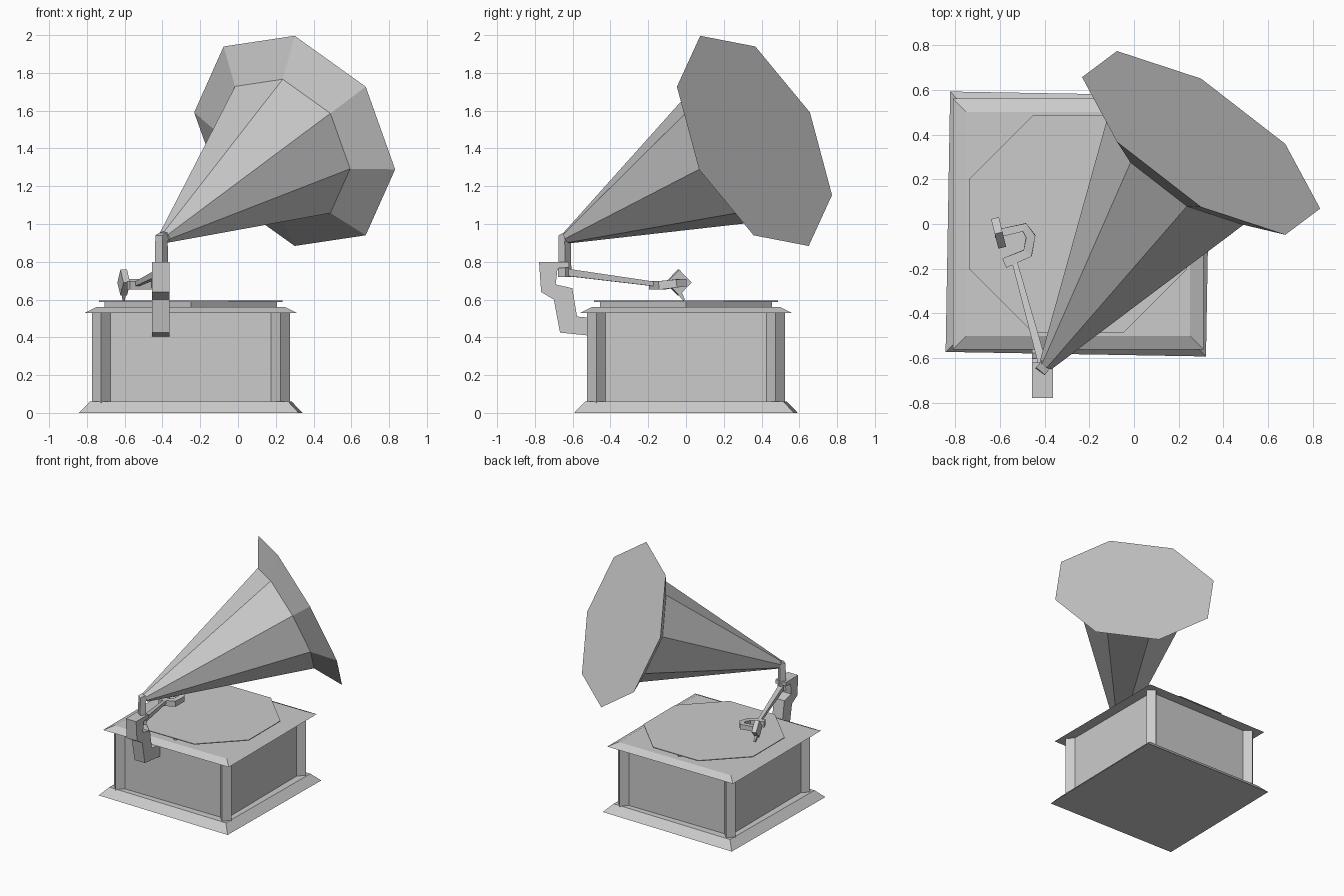
import bpy, bmesh, math
from mathutils import Vector, Matrix

cube = bpy.data.objects.get("Cube")
if cube:
    bpy.data.objects.remove(cube, do_unlink=True)

grey = bpy.data.materials.new("plain grey")
grey.use_nodes = True
COLOUR = (0.6, 0.6, 0.6, 1)
grey.diffuse_color = COLOUR
grey.node_tree.nodes["Principled BSDF"].inputs["Base Color"].default_value = COLOUR

CX = -0.25  # cabinet centre


def finish(name, bm):
    bmesh.ops.recalc_face_normals(bm, faces=bm.faces)
    mesh = bpy.data.meshes.new(name)
    bm.to_mesh(mesh)
    bm.free()
    mesh.materials.append(grey)
    obj = bpy.data.objects.new(name, mesh)
    bpy.context.collection.objects.link(obj)
    return obj


def loft(name, rings):
    """Skin a list of equal-length point rings and cap both ends."""
    bm = bmesh.new()
    loops = [[bm.verts.new(p) for p in ring] for ring in rings]
    for a, b in zip(loops, loops[1:]):
        for i in range(len(a)):
            j = (i + 1) % len(a)
            bm.faces.new((a[i], a[j], b[j], b[i]))
    bm.faces.new(loops[0])
    bm.faces.new(loops[-1])
    return finish(name, bm)


def ring(centre, u, v, radius, sides, turn=0.0):
    pts = []
    for i in range(sides):
        a = turn + math.tau * i / sides
        pts.append(Vector(centre) + radius * (math.cos(a) * u + math.sin(a) * v))
    return pts


X, Y, Z = Vector((1, 0, 0)), Vector((0, 1, 0)), Vector((0, 0, 1))
DIAG = math.pi / 4


def prism(name, x, y, levels, sides, turn):
    """Upright prism; levels holds (height, corner radius) pairs."""
    return loft(name, [ring((x, y, z), X, Y, r, sides, turn) for z, r in levels])


def square(name, levels, turn=0.0):
    """Square block on the cabinet; levels holds (height, half width) pairs."""
    return prism(name, CX, 0, [(z, h * math.sqrt(2)) for z, h in levels], 4, DIAG + turn)


def tube(name, points, radii, turn=DIAG):
    """Four-sided tube that follows a path with mitred bends."""
    pts = [Vector(p) for p in points]
    rings = []
    for i, p in enumerate(pts):
        before = (p - pts[i - 1]).normalized() if i else None
        after = (pts[i + 1] - p).normalized() if i < len(pts) - 1 else None
        d = ((before or after) + (after or before)).normalized()
        side = d.cross(Z)
        side = side.normalized() if side.length > 0.1 else Vector((0.8, -0.6, 0))
        rings.append(ring(p, side, side.cross(d), radii[i], 4, turn))
    return loft(name, rings)


# Cabinet: flared foot, body, lid with sloped edge
square("cabinet_base", [(0, 0.582), (0.06, 0.525)], math.radians(-1))
square("cabinet_body", [(0.05, 0.475), (0.54, 0.475)])
square("cabinet_lid", [(0.53, 0.56), (0.56, 0.5)])

# Diamond-section corner posts
for sx, side in ((-1, "right"), (1, "left")):
    for sy, end in ((-1, "front"), (1, "back")):
        prism(f"{end}_{side}_post", CX + sx * 0.474, sy * 0.474,
              [(0.05, 0.05), (0.535, 0.05)], 4, 0)

# Turntable: diamond block carrying a thin eight-sided platter
prism("turntable_block", CX, 0, [(0.555, 0.456), (0.59, 0.456)], 4, 0)
prism("platter", CX, 0, [(0.588, 0.527), (0.594, 0.527)], 8, math.pi / 8)

# Stepped bracket at the front, extruded from its side profile
profile = [(-0.778, 0.80), (-0.767, 0.64), (-0.70, 0.60), (-0.667, 0.425),
           (-0.47, 0.405), (-0.47, 0.50), (-0.577, 0.51), (-0.602, 0.66),
           (-0.69, 0.68), (-0.68, 0.765), (-0.62, 0.77), (-0.62, 0.80)]
loft("horn_bracket", [[(x, y, z) for y, z in profile] for x in (-0.455, -0.363)])

# Horn: eight-sided cone with flared rim and flat mouth
mouth = Vector((0.30, 0.3625, 1.44))
up = Vector((0, -0.2875, 0.557)).normalized()
across = Vector((0.53, -0.2925, -0.15)).normalized()
axis = up.cross(across).normalized()
loft("horn", [ring(mouth - axis * back, up, across, r, 8)
              for back, r in ((1.31, 0.035), (0.12, 0.42), (0, 0.626))])

# Upright pipe and elbow that feed the horn
throat = mouth - axis * 1.29
tube("horn_pipe", [(-0.405, -0.642, 0.72), (-0.405, -0.642, 0.925), throat],
     [0.036, 0.036, 0.036])

# Tone arm and its hooked end
tube("tone_arm", [(-0.405, -0.64, 0.745), (-0.535, -0.165, 0.682)], [0.027, 0.017])
tube("arm_hook", [(-0.58, -0.175, 0.675), (-0.475, -0.13, 0.675),
                  (-0.462, -0.055, 0.685), (-0.49, -0.015, 0.69),
                  (-0.60, -0.04, 0.69)], [0.032, 0.032, 0.03, 0.028, 0.025])

# Diamond sound box and needle
tilt = Matrix.Rotation(math.radians(14), 3, "Z")
face = tilt @ X
loft("sound_box", [ring(Vector((-0.605, -0.04, 0.69)) + face * d, tilt @ Y, Z, 0.068, 4)
                   for d in (-0.018, 0.018)])
tube("needle", [(-0.605, -0.05, 0.66), (-0.605, -0.01, 0.597)], [0.022, 0.008])
